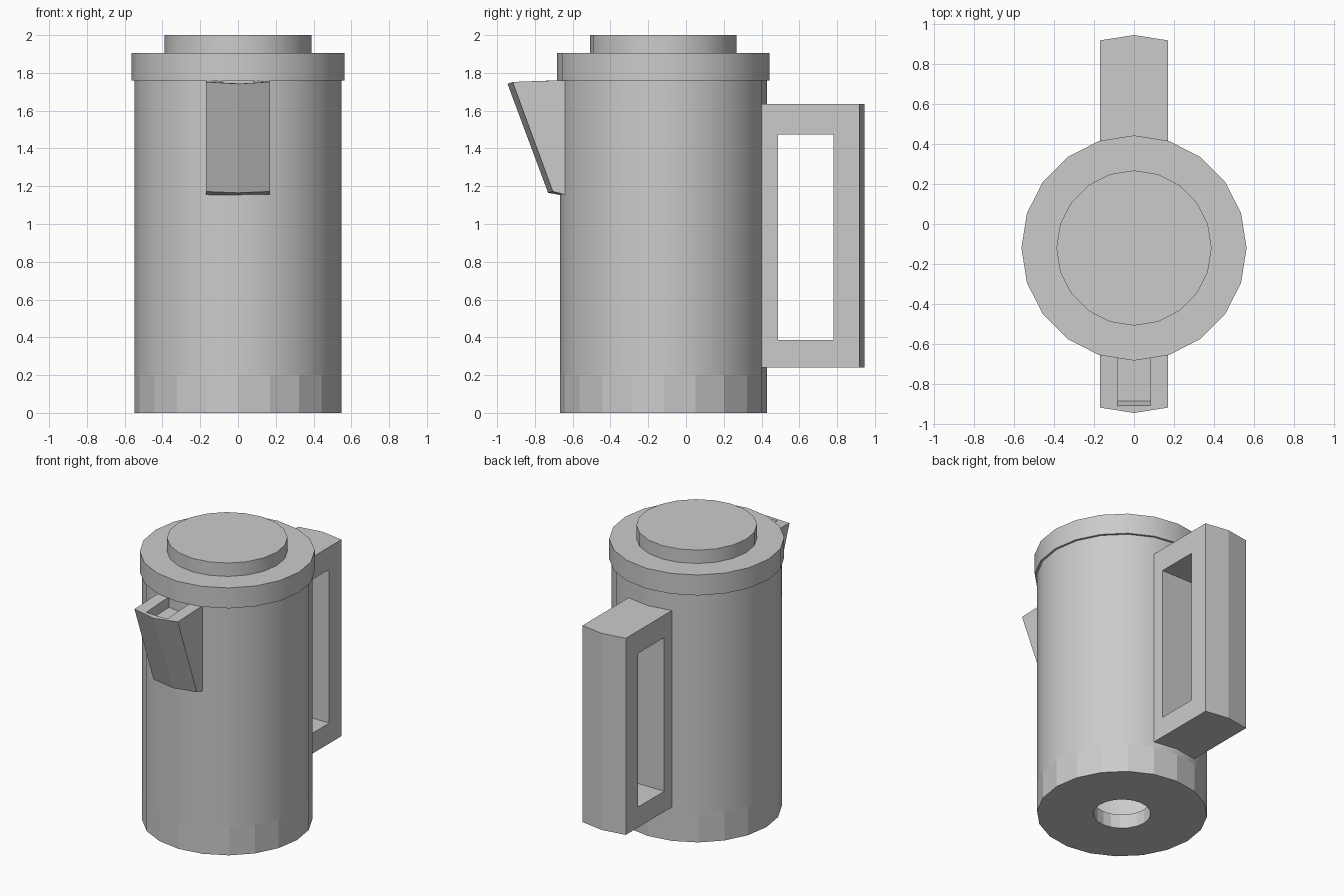
import bpy, bmesh, math

if "Cube" in bpy.data.objects:
    bpy.data.objects.remove(bpy.data.objects["Cube"])

AXIS_Y = -0.12   # centre line of the jug
SIDES = 20
HALF_W = 0.17    # half width of spout and handle

grey = bpy.data.materials.new("warm_free_grey")
grey.name = "plain grey"
grey.diffuse_color = (0.6, 0.6, 0.6, 1)
grey.use_nodes = True
grey.node_tree.nodes["Principled BSDF"].inputs["Base Color"].default_value = grey.diffuse_color


def make_object(name, bm):
    bmesh.ops.recalc_face_normals(bm, faces=bm.faces)
    mesh = bpy.data.meshes.new(name)
    bm.to_mesh(mesh)
    bm.free()
    obj = bpy.data.objects.new(name, mesh)
    bpy.context.collection.objects.link(obj)
    mesh.materials.append(grey)
    return obj


def turned(name, profile, closed=False):
    """Revolve an (r, z) profile in 20 steps; open profiles get flat caps."""
    bm = bmesh.new()
    rings = []
    for r, z in profile:
        ring = []
        for i in range(SIDES):
            a = 2 * math.pi * i / SIDES
            ring.append(bm.verts.new((r * math.cos(a), AXIS_Y + r * math.sin(a), z)))
        rings.append(ring)
    pairs = list(zip(rings, rings[1:]))
    if closed:
        pairs.append((rings[-1], rings[0]))
    else:
        bm.faces.new(rings[0])
        bm.faces.new(rings[-1])
    for a, b in pairs:
        for i in range(SIDES):
            j = (i + 1) % SIDES
            bm.faces.new((a[i], a[j], b[j], b[i]))
    obj = make_object(name, bm)
    bpy.ops.object.select_all(action='DESELECT')
    obj.select_set(True)
    bpy.context.view_layer.objects.active = obj
    bpy.ops.object.shade_smooth_by_angle(angle=math.radians(30))
    return obj


def sections(name, half_w, side, mid):
    """Solid through three (y, z) outlines: left, middle and right."""
    bm = bmesh.new()
    rows = [[bm.verts.new((x, y, z)) for y, z in outline]
            for x, outline in ((-half_w, side), (0, mid), (half_w, side))]
    n = len(side)
    for a, b in zip(rows, rows[1:]):
        for i in range(n):
            j = (i + 1) % n
            bm.faces.new((a[i], a[j], b[j], b[i]))
    bm.faces.new(rows[0])
    bm.faces.new(rows[-1])
    return make_object(name, bm)


def cut(obj, cutter):
    mod = obj.modifiers.new("cut", 'BOOLEAN')
    mod.operation = 'DIFFERENCE'
    mod.solver = 'EXACT'
    mod.object = cutter
    cutter.hide_render = True
    bpy.context.view_layer.objects.active = obj
    bpy.ops.object.modifier_apply(modifier=mod.name)
    bpy.data.objects.remove(cutter)


# Hollow body with a round hole in its base and a faceted foot band
body = turned("body", [(0.185, 0), (0.548, 0), (0.548, 0.2), (0.548, 1.765),
                       (0.45, 1.765), (0.45, 0.1), (0.185, 0.1)], closed=True)
for face in body.data.polygons:
    if face.center.z < 0.19:
        face.use_smooth = False

# Lid and raised knob
turned("lid", [(0.563, 1.76), (0.563, 1.905)])
turned("lid_knob", [(0.388, 1.9), (0.388, 2.0)])

# Handle: a block with a tall grip opening
side = [(0.39, 0.24), (0.918, 0.24), (0.918, 1.635), (0.39, 1.635)]
mid = [(0.415, 0.24), (0.945, 0.24), (0.945, 1.635), (0.415, 1.635)]
handle = sections("handle", HALF_W, side, mid)
grip = [(0.487, 0.385), (0.78, 0.385), (0.78, 1.475), (0.487, 1.475)]
cut(handle, sections("grip_cutter", 0.4, grip, grip))

# Spout: a wedge on the front with an open channel in its top
side = [(-0.62, 1.15), (-0.705, 1.172), (-0.918, 1.752), (-0.62, 1.762)]
mid = [(-0.645, 1.15), (-0.73, 1.165), (-0.945, 1.742), (-0.645, 1.762)]
spout = sections("spout", HALF_W, side, mid)
channel = [(-0.58, 1.8), (-0.928, 1.8), (-0.884, 1.68), (-0.58, 1.69)]
cut(spout, sections("channel_cutter", 0.083, channel, channel))
